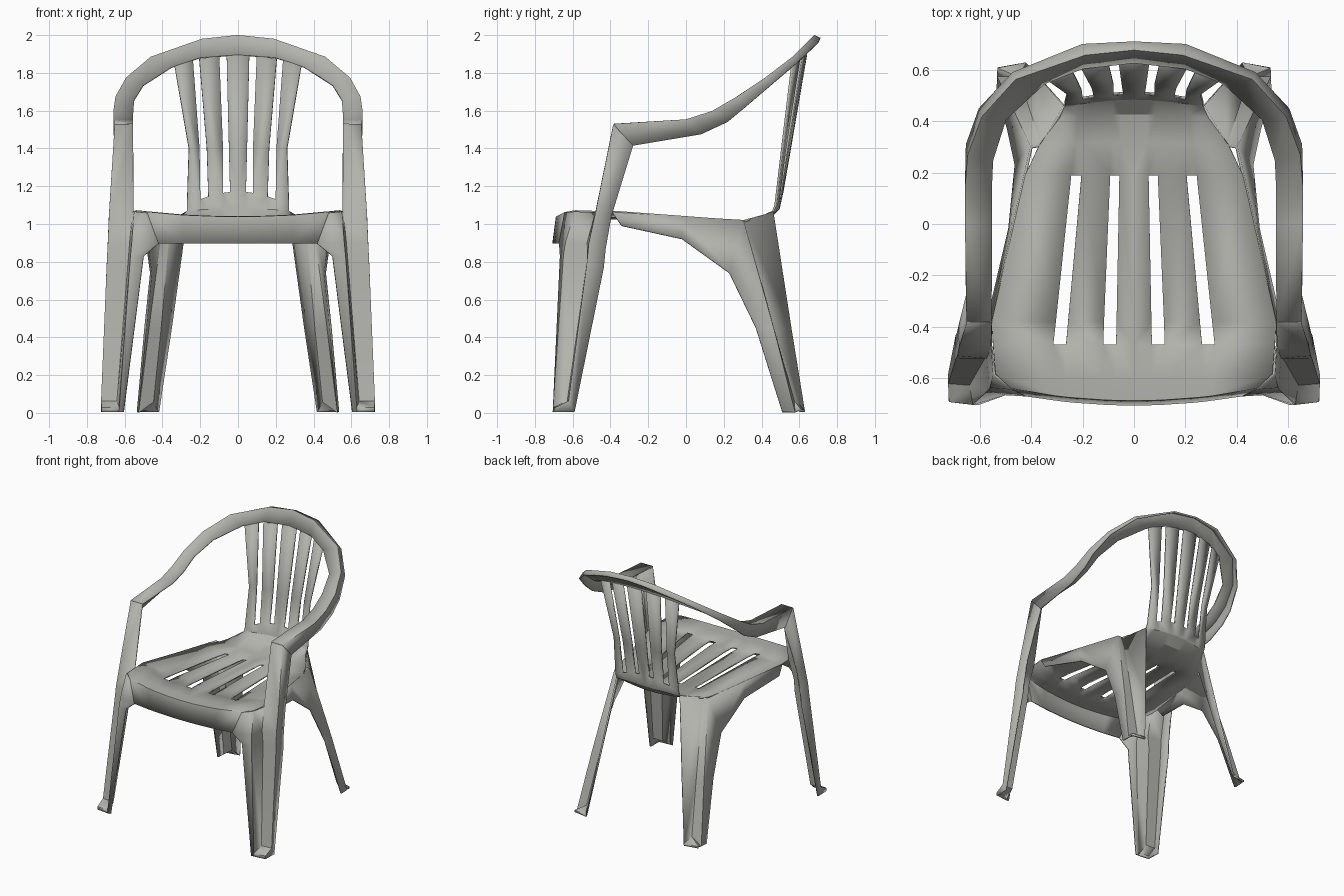
import bpy, bmesh

grey = bpy.data.materials.new("warm grey plastic")
grey.diffuse_color = (0.45, 0.45, 0.42, 1)


def sheet(name, grids, holes=(), extra=(), thick=0.012):
    """Right half made of point grids (rows of points), mirrored and thickened."""
    bm = bmesh.new()
    for rows in grids:
        vs = [[bm.verts.new(p) for p in row] for row in rows]
        for i in range(len(vs) - 1):
            for j in range(len(vs[i]) - 1):
                if (i, j) not in holes:
                    bm.faces.new((vs[i][j], vs[i][j + 1], vs[i + 1][j + 1], vs[i + 1][j]))
    for poly in extra:
        bm.faces.new([bm.verts.new(p) for p in poly])
    bmesh.ops.remove_doubles(bm, verts=bm.verts, dist=0.001)
    bmesh.ops.recalc_face_normals(bm, faces=bm.faces)
    me = bpy.data.meshes.new(name)
    bm.to_mesh(me)
    bm.free()
    me.materials.append(grey)
    ob = bpy.data.objects.new(name, me)
    bpy.context.collection.objects.link(ob)
    mir = ob.modifiers.new("mirror", 'MIRROR')
    mir.use_clip = True
    sol = ob.modifiers.new("thickness", 'SOLIDIFY')
    sol.thickness = thick
    sol.offset = 0
    bpy.ops.object.select_all(action='DESELECT')
    ob.select_set(True)
    bpy.context.view_layer.objects.active = ob
    bpy.ops.object.shade_smooth_by_angle(angle=0.5)
    return ob


# Seat, front apron and slatted back: one sheet swept from apron to rim
# each row: y, z at centre, sideways curvature of y and z, column positions
profile = [
    (-.702, .897, .20, .00, (.06, .11, .23, .28, .42)),
    (-.685, 1.035, .20, .10, (.065, .115, .25, .30, .48)),
    (-.60, 1.035, .05, .11, (.07, .12, .265, .315, .54)),
    (-.47, 1.03, .00, .11, (.07, .12, .265, .315, .55)),
    (-.38, 1.03, .00, .11, (.068, .117, .257, .305, .555)),
    (.19, 1.00, .00, .12, (.057, .093, .205, .245, .425)),
    (.32, .995, -.10, .15, (.053, .09, .19, .23, .37)),
    (.43, 1.02, -.15, .30, (.05, .085, .175, .215, .29)),
    (.49, 1.08, -.40, -.20, (.045, .08, .165, .205, .27)),
    (.51, 1.17, -.50, -1.0, (.042, .08, .157, .20, .27)),
    (.55, 1.40, -.60, .00, (.048, .08, .165, .205, .26)),
    (.635, 1.895, -.65, -.50, (.06, .10, .205, .24, .335)),
]
rows = [[(x, y + dy * x * x, z + dz * x * x) for x in (0,) + cols]
        for y, z, dy, dz, cols in profile]
slots = {(i, j) for i in (3, 4, 9, 10) for j in (1, 3)}
sheet("seat_and_back", [rows], holes=slots)

# Arm rests and top rim: inner edge, outer edge, outer lip
rim = [
    [(.555, -.38, 1.525), (.65, -.38, 1.525), (.65, -.28, 1.415)],
    [(.555, 0, 1.545), (.655, 0, 1.55), (.652, .08, 1.475)],
    [(.555, .13, 1.585), (.655, .14, 1.595), (.652, .22, 1.54)],
    [(.55, .25, 1.655), (.645, .27, 1.67), (.65, .31, 1.615)],
    [(.50, .41, 1.735), (.59, .42, 1.77), (.60, .45, 1.735)],
    [(.35, .55, 1.83), (.46, .565, 1.88), (.47, .59, 1.855)],
    [(.20, .61, 1.88), (.19, .66, 1.975), (.20, .70, 1.96)],
    [(0, .632, 1.895), (0, .68, 1.995), (0, .71, 1.98)],
]
sheet("arm_rim", [rim])

# Front legs: panel under the apron, step back, then strip and flange up to the arm
panel = [
    [(.48, -.64, 1.058), (.545, -.585, 1.065), (.556, -.475, 1.06)],
    [(.42, -.667, .897), (.558, -.635, .90), (.57, -.52, .90)],
    [(.50, -.662, .83), (.565, -.645, .83), (.578, -.52, .80)],
    [(.605, -.70, .004), (.628, -.70, .004), (.638, -.625, .06)],
]
strip = [
    [(.555, -.38, 1.525), (.65, -.38, 1.525), (.65, -.28, 1.415)],
    [(.556, -.475, 1.06), (.678, -.475, 1.06), (.678, -.395, 1.04)],
    [(.57, -.52, .90), (.685, -.51, .90), (.685, -.425, .87)],
    [(.578, -.52, .80), (.69, -.52, .80), (.69, -.435, .77)],
    [(.638, -.625, .06), (.72, -.62, .06), (.72, -.59, .004)],
]
front_foot = [
    [(.638, -.625, .06), (.72, -.62, .06), (.718, -.69, .025), (.628, -.70, .025)],
    [(.628, -.70, .025), (.718, -.69, .025), (.718, -.69, .004), (.628, -.70, .004)],
    [(.72, -.62, .06), (.718, -.69, .025), (.718, -.69, .004), (.72, -.59, .004)],
]
sheet("front_legs", [panel, strip], extra=front_foot)

# Rear legs: side skirt below the seat edge, running into a folded leg
skirt = [
    [(.552, -.39, 1.062), (.56, -.34, .99)],
    [(.475, -.03, 1.04), (.485, -.02, .92)],
    [(.40, .30, 1.02), (.46, .23, .74)],
]
leg = [
    [(.46, .23, .74), (.40, .30, 1.02), (.36, .305, 1.015), (.27, .46, 1.065)],
    [(.49, .37, .45), (.475, .46, .45), (.41, .46, .45), (.355, .555, .45)],
    [(.53, .51, .004), (.53, .575, .004), (.45, .57, .06), (.42, .625, .004)],
]
rear_foot = [
    [(.53, .575, .004), (.53, .605, .015), (.45, .57, .06)],
    [(.53, .605, .015), (.42, .625, .015), (.45, .57, .06)],
    [(.53, .605, .015), (.42, .625, .015), (.42, .625, .004), (.53, .605, .004)],
]
sheet("rear_legs", [skirt, leg], extra=rear_foot)
